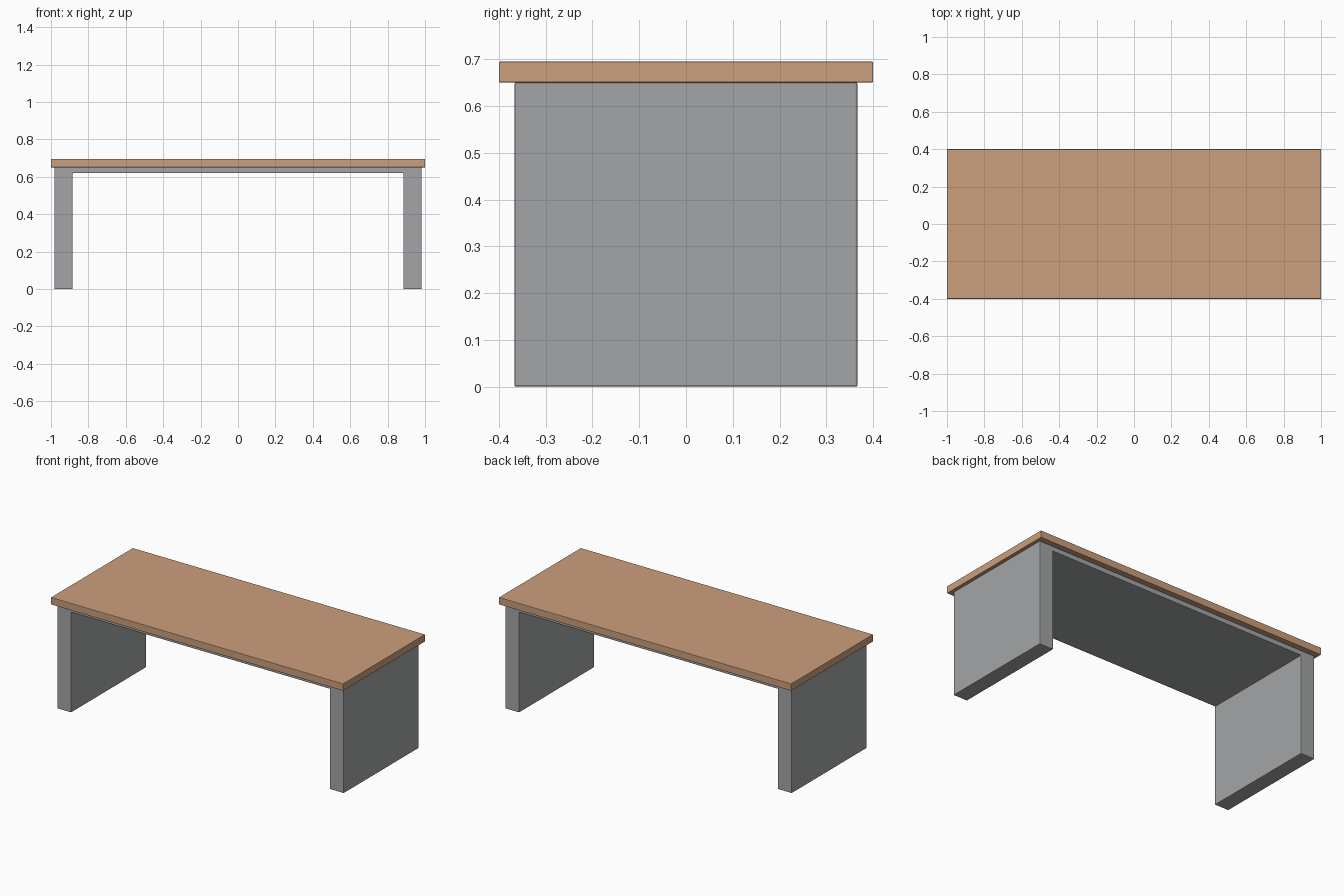
import bpy
import bmesh

cube = bpy.data.objects.get("Cube")
if cube:
    bpy.data.objects.remove(cube, do_unlink=True)


def make_material(name, color):
    mat = bpy.data.materials.new(name)
    mat.use_nodes = True
    mat.diffuse_color = (*color, 1)
    mat.node_tree.nodes["Principled BSDF"].inputs["Base Color"].default_value = (*color, 1)
    return mat


def extrude_profile(name, profile, half_depth, mat, edge):
    """Extrude an x-z outline along y and soften its edges."""
    bm = bmesh.new()
    face = bm.faces.new([bm.verts.new((x, -half_depth, z)) for x, z in profile])
    result = bmesh.ops.extrude_face_region(bm, geom=[face])
    verts = [v for v in result["geom"] if isinstance(v, bmesh.types.BMVert)]
    bmesh.ops.translate(bm, verts=verts, vec=(0, 2 * half_depth, 0))
    bmesh.ops.recalc_face_normals(bm, faces=bm.faces)
    mesh = bpy.data.meshes.new(name)
    bm.to_mesh(mesh)
    bm.free()
    mesh.materials.append(mat)
    obj = bpy.data.objects.new(name, mesh)
    bpy.context.collection.objects.link(obj)
    bevel = obj.modifiers.new("soft_edges", "BEVEL")
    bevel.width = edge
    bevel.segments = 2
    return obj


wood = make_material("light_wood", (0.60, 0.345, 0.205))
grey = make_material("grey_paint", (0.37, 0.375, 0.38))

TOP, SEAM, UNDER = 0.695, 0.651, 0.62
OUTER, INNER = 0.981, 0.885

# Wooden table top
extrude_profile("table_top", [(-1, SEAM), (1, SEAM), (1, TOP), (-1, TOP)], 0.4, wood, 0.002)

# Base: two slab legs joined by a thin panel under the top
half = [(INNER, UNDER), (INNER, 0), (OUTER, 0), (OUTER, SEAM)]
outline = half + [(-x, z) for x, z in reversed(half)]
extrude_profile("base_frame", outline, 0.367, grey, 0.004)
